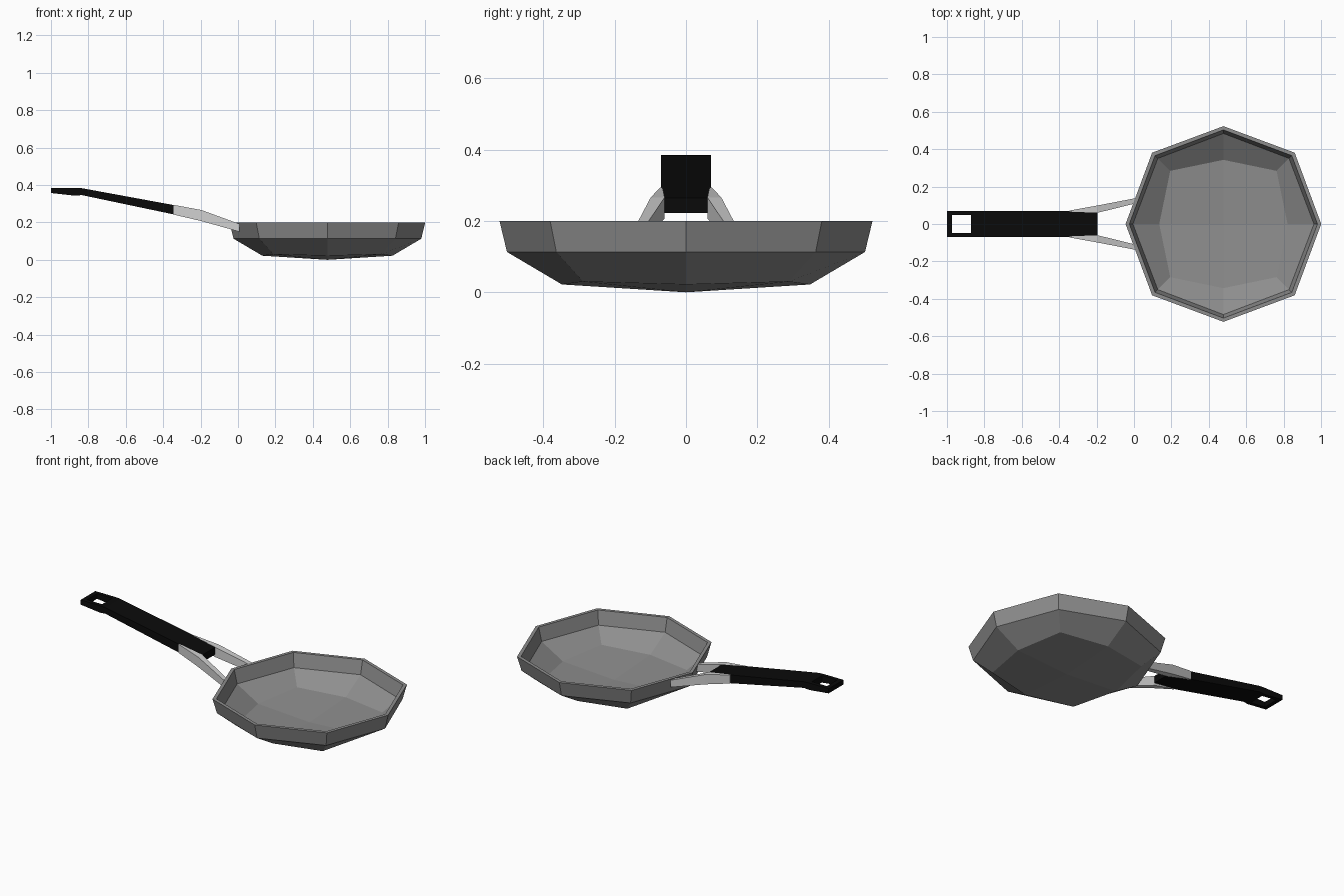
import bpy, bmesh, math

if "Cube" in bpy.data.objects:
    bpy.data.objects.remove(bpy.data.objects["Cube"])


def material(name, v):
    m = bpy.data.materials.new(name)
    m.diffuse_color = (v, v, v, 1)
    m.use_nodes = True
    m.node_tree.nodes["Principled BSDF"].inputs["Base Color"].default_value = m.diffuse_color
    return m


def finish(name, bm, mat):
    bmesh.ops.recalc_face_normals(bm, faces=bm.faces)
    me = bpy.data.meshes.new(name)
    bm.to_mesh(me)
    bm.free()
    me.materials.append(mat)
    ob = bpy.data.objects.new(name, me)
    bpy.context.collection.objects.link(ob)
    return ob


iron = material("pan grey", 0.27)
steel = material("light steel", 0.62)
black = material("handle black", 0.003)

# Pan: eight-sided closed shell, outside from floor to rim, then inside back down
CX = 0.478
# (axis radius, axis z, diagonal radius, diagonal z)
rings = [(0.348, 0.022, 0.408, 0.030),
         (0.502, 0.113, 0.514, 0.113),
         (0.523, 0.200, 0.539, 0.200),
         (0.503, 0.200, 0.517, 0.200),
         (0.484, 0.118, 0.496, 0.118),
         (0.343, 0.036, 0.402, 0.043)]
bm = bmesh.new()
loops = []
for ra, za, rd, zd in rings:
    loop = []
    for i in range(8):
        a = i * math.pi / 4
        r, z = (rd, zd) if i % 2 else (ra, za)
        loop.append(bm.verts.new((CX + r * math.cos(a), r * math.sin(a), z)))
    loops.append(loop)
for lo, hi in zip(loops, loops[1:]):
    for i in range(8):
        j = (i + 1) % 8
        bm.faces.new((lo[i], lo[j], hi[j], hi[i]))
for loop, z in ((loops[0], 0.0), (loops[-1], 0.016)):
    c = bm.verts.new((CX, 0, z))
    for i in range(0, 8, 2):
        bm.faces.new((c, loop[i], loop[i + 1], loop[(i + 2) % 8]))
finish("pan", bm, iron)

# Handle: stations (x, half width, bottom z, top z) with a hanging hole near the end
st = [(-1.0, 0.070, 0.357, 0.385), (-0.973, 0.070, 0.354, 0.385),
      (-0.872, 0.070, 0.343, 0.385), (-0.835, 0.070, 0.346, 0.383),
      (-0.345, 0.070, 0.243, 0.293), (-0.195, 0.060, 0.222, 0.265)]
bm = bmesh.new()
grid = [[[bm.verts.new((x, y, z)) for z in (zb, zt)]
         for y in (-w, -0.048, 0.048, w)] for x, w, zb, zt in st]
cells = {(i, j) for i in range(len(st) - 1) for j in range(3)} - {(1, 1)}
for i, j in cells:
    quad = [(i, j), (i + 1, j), (i + 1, j + 1), (i, j + 1)]
    for k in (0, 1):
        bm.faces.new([grid[a][b][k] for a, b in quad])
    near = [(i, j - 1), (i + 1, j), (i, j + 1), (i - 1, j)]
    for n, side in enumerate(near):
        if side not in cells:
            (a, b), (c, d) = quad[n], quad[(n + 1) % 4]
            bm.faces.new((grid[a][b][0], grid[c][d][0], grid[c][d][1], grid[a][b][1]))
finish("handle", bm, black)

# Brackets: stations (x, inner y, outer y, bottom z, top z), mirrored to both sides
br = [(-0.345, 0.066, 0.072, 0.242, 0.294),
      (-0.195, 0.060, 0.099, 0.207, 0.266),
      (0.008, 0.110, 0.138, 0.150, 0.192)]
for name, s in (("front_bracket", -1), ("back_bracket", 1)):
    bm = bmesh.new()
    secs = [[bm.verts.new((x, s * y, z)) for y, z in
             ((yi, zb), (yo, zb), (yo, zt), (yi, zt))] for x, yi, yo, zb, zt in br]
    for p, q in zip(secs, secs[1:]):
        for i in range(4):
            j = (i + 1) % 4
            bm.faces.new((p[i], p[j], q[j], q[i]))
    bm.faces.new(secs[0])
    bm.faces.new(secs[-1])
    finish(name, bm, steel)
